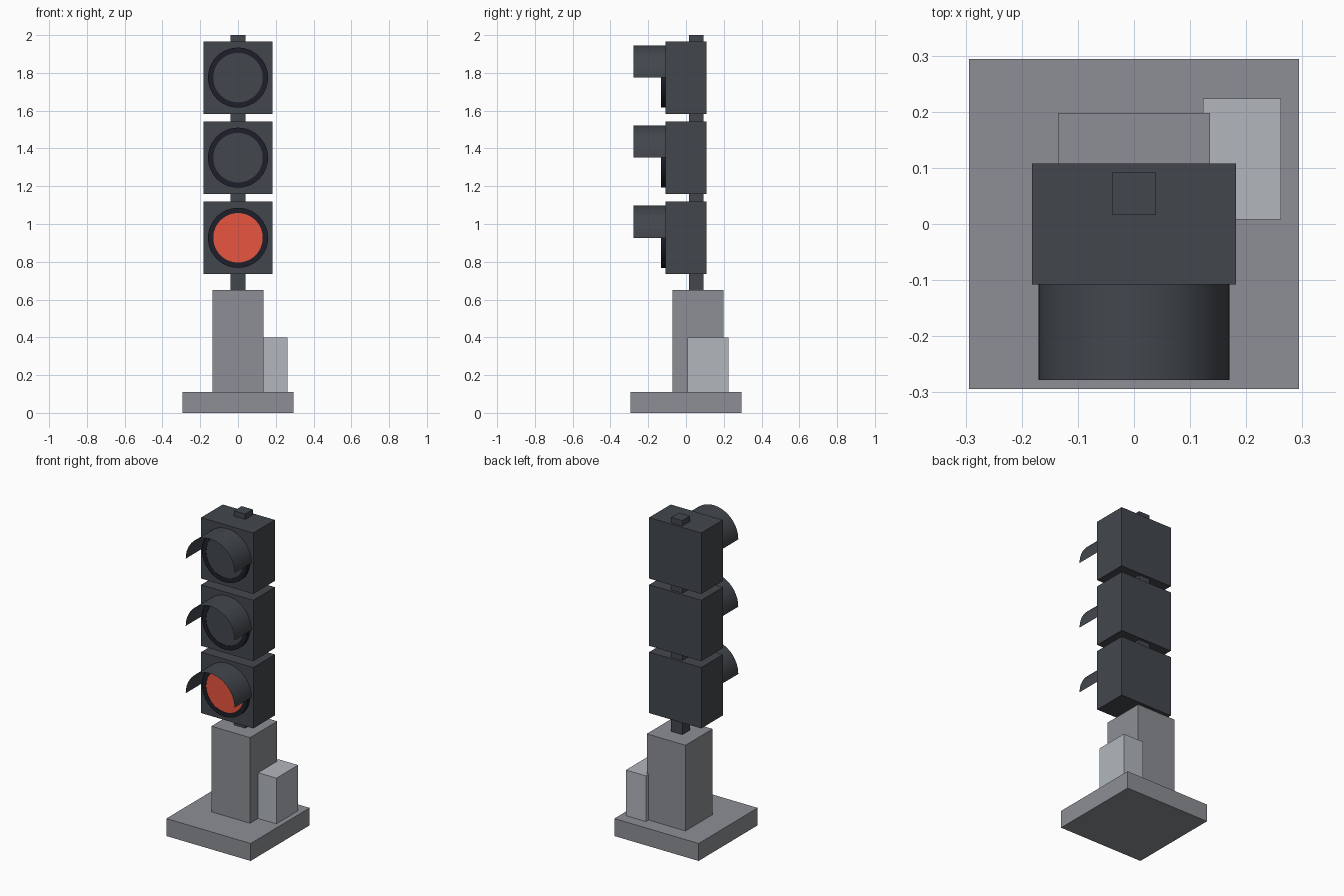
import bpy, bmesh, math
from mathutils import Matrix

cube = bpy.data.objects.get("Cube")
if cube:
    bpy.data.objects.remove(cube, do_unlink=True)


def material(name, r, g, b):
    m = bpy.data.materials.new(name)
    m.use_nodes = True
    m.diffuse_color = (r, g, b, 1)
    m.node_tree.nodes["Principled BSDF"].inputs["Base Color"].default_value = (r, g, b, 1)
    return m


CONCRETE = material("concrete grey", 0.265, 0.275, 0.3)
CABINET = material("light cabinet grey", 0.445, 0.475, 0.51)
HOUSING = material("charcoal", 0.055, 0.063, 0.073)
RIM = material("near black", 0.0125, 0.0135, 0.0225)
RED = material("signal red", 0.8, 0.09, 0.05)


def add_object(name, bm, mat, smooth=False):
    mesh = bpy.data.meshes.new(name)
    bm.to_mesh(mesh)
    bm.free()
    mesh.materials.append(mat)
    ob = bpy.data.objects.new(name, mesh)
    bpy.context.collection.objects.link(ob)
    if smooth:
        bpy.ops.object.select_all(action='DESELECT')
        ob.select_set(True)
        bpy.context.view_layer.objects.active = ob
        bpy.ops.object.shade_smooth_by_angle(angle=math.radians(35))
    return ob


def box(name, mat, x, y, z):
    """Box spanning the given (low, high) ranges."""
    bm = bmesh.new()
    bmesh.ops.create_cube(bm, size=1)
    for v in bm.verts:
        v.co = [lo + (c + 0.5) * (hi - lo) for c, (lo, hi) in zip(v.co, (x, y, z))]
    return add_object(name, bm, mat)


def disc(name, mat, radius, back, front, z):
    """Solid round plate facing the front."""
    bm = bmesh.new()
    place = Matrix.Translation((0, (back + front) / 2, z)) @ Matrix.Rotation(math.pi / 2, 4, 'X')
    bmesh.ops.create_cone(bm, cap_ends=True, segments=48, radius1=radius, radius2=radius,
                          depth=back - front, matrix=place)
    return add_object(name, bm, mat, True)


def ring(name, mat, inner, outer, back, front, z):
    """Flat-faced ring facing the front."""
    bm = bmesh.new()
    section = [(inner, back), (outer, back), (outer, front), (inner, front)]
    loops = []
    for i in range(48):
        a = math.tau * i / 48
        loops.append([bm.verts.new((r * math.cos(a), y, z + r * math.sin(a)))
                      for r, y in section])
    for i, loop in enumerate(loops):
        after = loops[(i + 1) % 48]
        for k in range(4):
            n = (k + 1) % 4
            bm.faces.new((loop[k], loop[n], after[n], after[k]))
    bmesh.ops.recalc_face_normals(bm, faces=bm.faces)
    return add_object(name, bm, mat, True)


def visor(name, mat, radius, back, front, z):
    """Thin half-round sheet arching over the lens."""
    bm = bmesh.new()
    arc = [(radius * math.cos(math.pi * i / 32), z + radius * math.sin(math.pi * i / 32))
           for i in range(33)]
    rows = [[bm.verts.new((x, y, h)) for x, h in arc] for y in (back, front)]
    for i in range(32):
        # wound so the normals point outward
        bm.faces.new((rows[0][i], rows[0][i + 1], rows[1][i + 1], rows[1][i]))
    return add_object(name, bm, mat, True)


# Foundation, plinth and control cabinet
box("base_slab", CONCRETE, (-0.294, 0.294), (-0.294, 0.294), (0, 0.11))
box("plinth", CONCRETE, (-0.135, 0.135), (-0.072, 0.198), (0.11, 0.65))
box("control_cabinet", CABINET, (0.123, 0.262), (0.008, 0.224), (0.11, 0.398))

# Post running up through the signal heads
box("post", HOUSING, (-0.039, 0.039), (0.016, 0.092), (0.65, 2.0))

# Three identical signal heads, only the lowest lamp is lit
for i, level in enumerate(("lower", "middle", "upper")):
    z = 0.927 + i * 0.424
    box(level + "_housing", HOUSING, (-0.182, 0.182), (-0.108, 0.108), (z - 0.193, z + 0.191))
    ring(level + "_lens_rim", RIM, 0.131, 0.159, -0.106, -0.132, z)
    disc(level + "_lens", RED if i == 0 else HOUSING, 0.132, -0.106, -0.13, z)
    visor(level + "_visor", HOUSING, 0.17, -0.106, -0.278, z)
